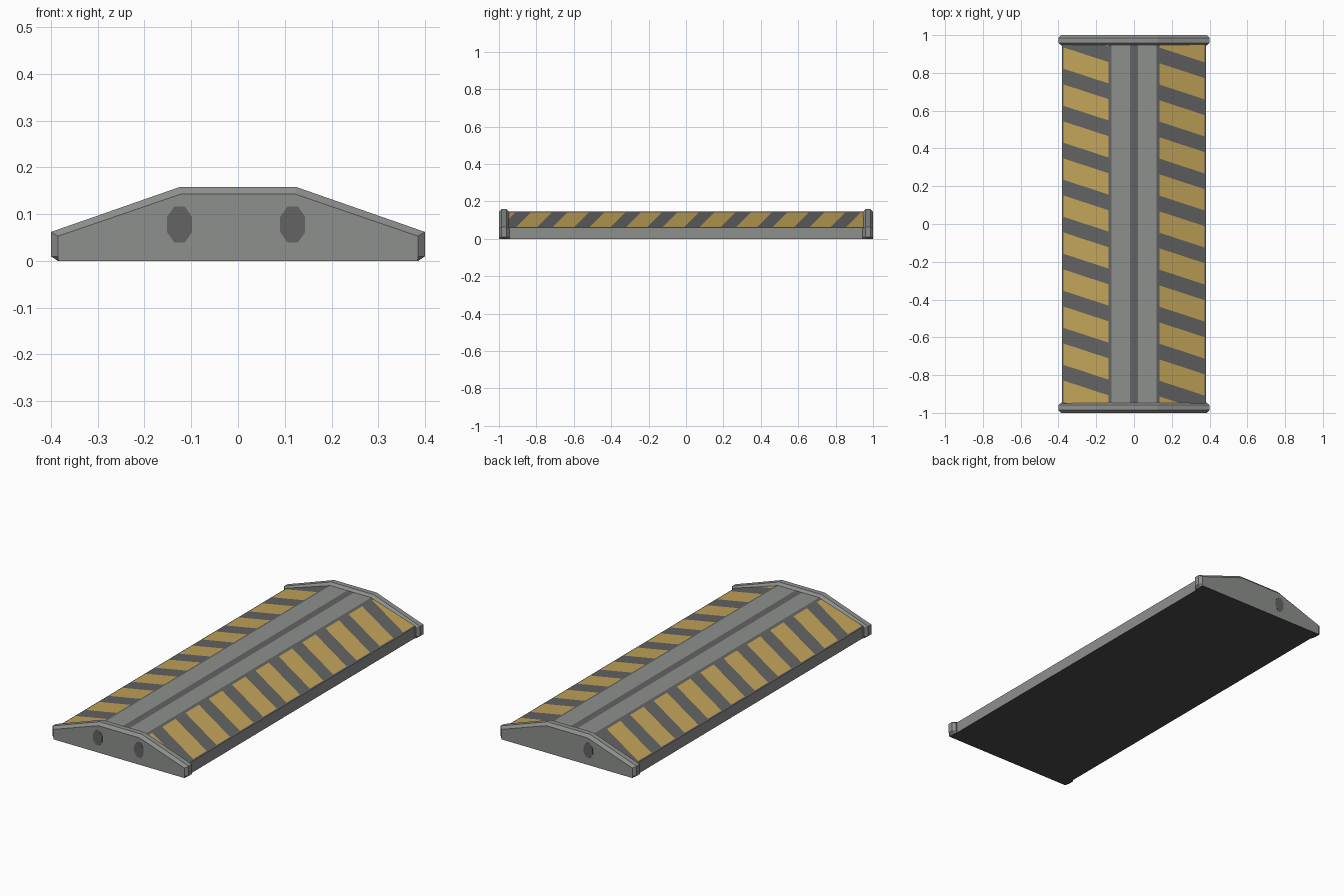
import bpy, bmesh, math
from mathutils import Vector

if "Cube" in bpy.data.objects:
    bpy.data.objects.remove(bpy.data.objects["Cube"])


def material(name, rgb):
    m = bpy.data.materials.new(name)
    m.diffuse_color = (*rgb, 1)
    m.use_nodes = True
    m.node_tree.nodes["Principled BSDF"].inputs["Base Color"].default_value = m.diffuse_color
    return m


GREY = material("mid grey", (0.27, 0.28, 0.27))
DARK = material("dark grey", (0.125, 0.125, 0.125))
YELLOW = material("warning yellow", (0.54, 0.37, 0.10))
BLACK = material("underside charcoal", (0.07, 0.07, 0.07))


def finish(bm, name, mats):
    bmesh.ops.recalc_face_normals(bm, faces=bm.faces[:])
    me = bpy.data.meshes.new(name)
    bm.to_mesh(me)
    bm.free()
    for m in mats:
        me.materials.append(m)
    ob = bpy.data.objects.new(name, me)
    bpy.context.collection.objects.link(ob)
    return ob


def loft(rings):
    """Closed solid through (y, [(x, z), ...]) rings."""
    bm = bmesh.new()
    vs = [[bm.verts.new((x, y, z)) for x, z in pts] for y, pts in rings]
    n = len(vs[0])
    for a, b in zip(vs, vs[1:]):
        for i in range(n):
            j = (i + 1) % n
            bm.faces.new((a[i], a[j], b[j], b[i]))
    bm.faces.new(vs[0])
    bm.faces.new(vs[-1])
    return bm


def mirrored(half):
    return half + [(-x, z) for x, z in reversed(half)]


# Ramp body: long prism with cut-in warning stripes on both slopes
def slope_z(x):
    return 0.06 + (0.38 - x) / 0.26 * 0.085


half = [(0.38, 0), (0.38, 0.06), (0.372, slope_z(0.372)),
        (0.135, slope_z(0.135)), (0.12, 0.145), (0.02, 0.145)]
bm = loft([(-0.95, mirrored(half)), (0.95, mirrored(half))])
LEAN, PERIOD, WIDTH = 0.327, 0.196, 0.113
PHASE = {1: 0.978, -1: 0.70}


def in_band(f, side):
    x = side * f.calc_center_median().x
    return 0.135 < x < 0.372 and all(side * v.co.x > 0.13 and v.co.z > 0.05 for v in f.verts) \
        and abs(f.normal.y) < 0.5


bm.normal_update()
for side in (1, -1):
    for k in range(-12, 4):
        for off in (0, WIDTH):
            v = PHASE[side] + k * PERIOD + off
            faces = [f for f in bm.faces if in_band(f, side)]
            geom = set(faces)
            for f in faces:
                geom.update(f.edges)
                geom.update(f.verts)
            bmesh.ops.bisect_plane(bm, geom=list(geom), dist=1e-5,
                                   plane_co=Vector((0, v, 0)), plane_no=Vector((LEAN, 1, 0)))
            bm.normal_update()

bmesh.ops.recalc_face_normals(bm, faces=bm.faces[:])
for f in bm.faces:
    c = f.calc_center_median()
    if f.normal.z < -0.9:
        f.material_index = 3
    elif f.normal.z > 0.5:
        if abs(c.x) < 0.02:                      # centre seam
            f.material_index = 1
        elif abs(c.x) > 0.13:                    # striped slopes
            side = 1 if c.x > 0 else -1
            t = (c.y + LEAN * c.x - PHASE[side]) % PERIOD
            f.material_index = 2 if in_band(f, side) and t < WIDTH else 1
finish(bm, "ramp_body", [GREY, DARK, YELLOW, BLACK])

# End caps: slightly taller chamfered plates
outer = mirrored([(0.385, 0), (0.40, 0.01), (0.40, 0.062), (0.125, 0.158)])
inner = mirrored([(0.384, 0), (0.385, 0.01), (0.385, 0.053), (0.122, 0.143)])
for name, s in (("front_cap", -1), ("back_cap", 1)):
    bm = loft([(s * 1.0, inner), (s * 0.986, outer), (s * 0.959, outer), (s * 0.945, inner)])
    bmesh.ops.recalc_face_normals(bm, faces=bm.faces[:])
    for f in bm.faces:
        f.material_index = 1 if f.normal.z < -0.9 else 0
    finish(bm, name, [GREY, BLACK])


# Dark oval sockets on the cap faces
def socket(name, x, y):
    ring = [(x + 0.029 * math.cos(a), 0.078 + 0.042 * math.sin(a))
            for a in (math.tau * (i + 0.5) / 8 for i in range(8))]
    finish(loft([(y - 0.001, ring), (y + 0.001, ring)]), name, [DARK])


socket("front_socket_left", -0.125, -1.0)
socket("front_socket_right", 0.117, -1.0)
socket("back_socket", -0.125, 1.0)
